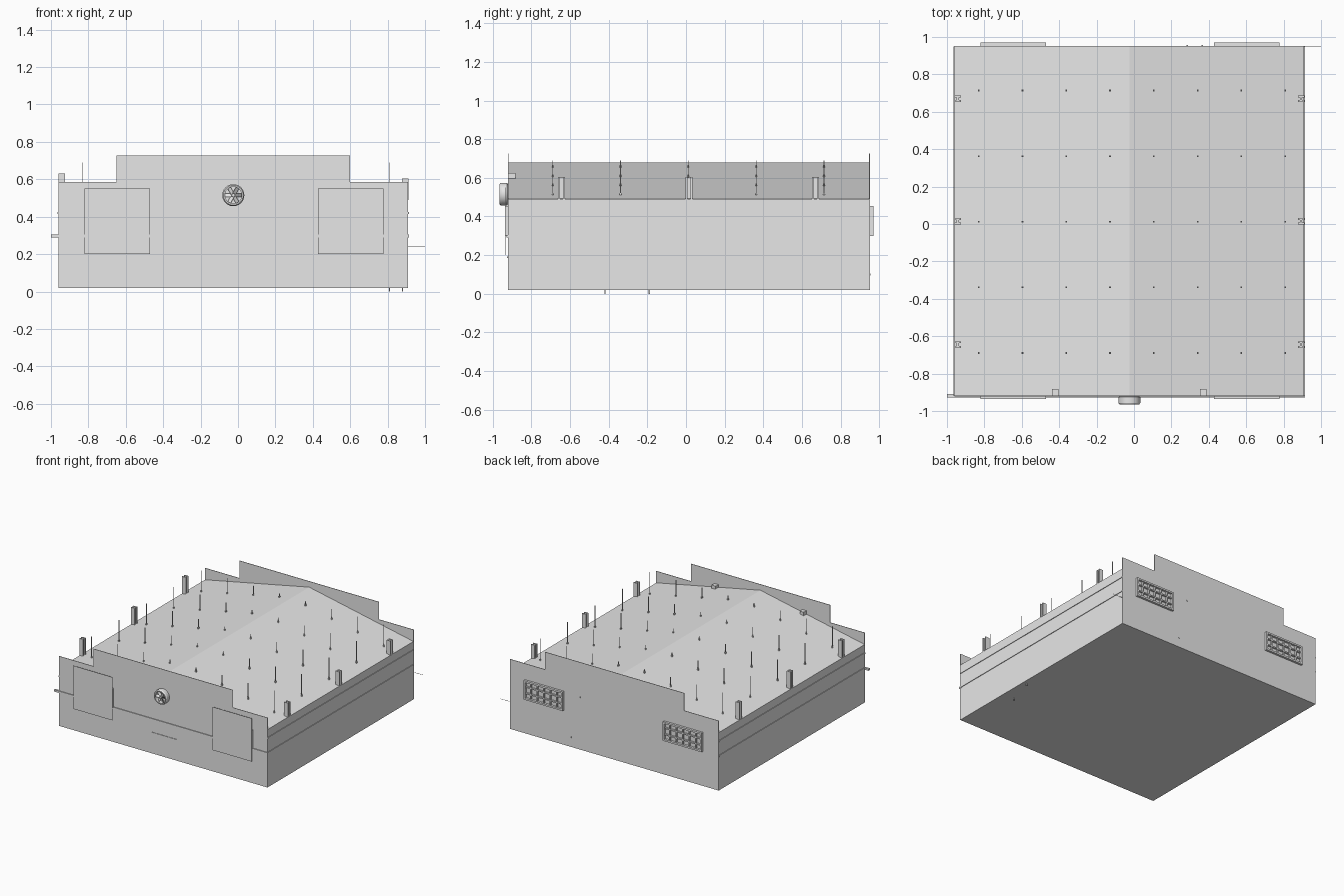
import bpy, bmesh, math
from mathutils import Matrix, Vector

cube = bpy.data.objects.get("Cube")
if cube:
    bpy.data.objects.remove(cube, do_unlink=True)

grey = bpy.data.materials.new("Plain grey")
grey.use_nodes = True
colour = (0.8, 0.8, 0.8, 1)
grey.diffuse_color = colour
grey.node_tree.nodes["Principled BSDF"].inputs["Base Color"].default_value = colour

X0, X1, Y0, Y1 = -0.96, 0.91, -0.92, 0.95
FLOOR, EAVE, RIDGE, MID = 0.02, 0.49, 0.68, -0.025


def finish(bm, name):
    bmesh.ops.recalc_face_normals(bm, faces=bm.faces)
    mesh = bpy.data.meshes.new(name)
    bm.to_mesh(mesh)
    bm.free()
    mesh.materials.append(grey)
    obj = bpy.data.objects.new(name, mesh)
    bpy.context.collection.objects.link(obj)
    return obj


def add_box(bm, x, y, z):
    """Box from three (low, high) ranges."""
    lows, highs = zip(x, y, z)
    centre = [(a + b) / 2 for a, b in zip(lows, highs)]
    size = [b - a for a, b in zip(lows, highs)]
    matrix = Matrix.Translation(centre) @ Matrix.Diagonal((*size, 1))
    bmesh.ops.create_cube(bm, size=1, matrix=matrix)


def boxes(name, ranges):
    bm = bmesh.new()
    for r in ranges:
        add_box(bm, *r)
    return finish(bm, name)


def around(c, width):
    return (c - width / 2, c + width / 2)


def prism(name, outline, ya, yb):
    """Extrude an x-z outline along y."""
    bm = bmesh.new()
    face = bm.faces.new([bm.verts.new((x, ya, z)) for x, z in outline])
    new = bmesh.ops.extrude_face_region(bm, geom=[face])["geom"]
    bmesh.ops.translate(bm, vec=(0, yb - ya, 0),
                        verts=[v for v in new if isinstance(v, bmesh.types.BMVert)])
    return finish(bm, name)


# Hall with a shallow gable roof
prism("hall_body", [(X0, FLOOR), (X1, FLOOR), (X1, EAVE), (MID, RIDGE), (X0, EAVE)], Y0, Y1)

# Stepped parapet walls at both ends
step = [(X0, FLOOR), (X1, FLOOR), (X1, 0.585), (0.6, 0.585), (0.6, 0.727),
        (-0.65, 0.727), (-0.65, 0.585), (X0, 0.585)]
prism("front_parapet", step, Y0 - 0.002, Y0 + 0.002)
prism("back_parapet", step, Y1 - 0.002, Y1 + 0.002)

# Barred windows at the back, and behind the front doors
BAYS = (-0.645, 0.603)


def window(name, cx, ya, yb, inset):
    w, low, high, bar = 0.35, 0.3, 0.455, 0.014
    parts = []
    for z in (low + bar / 2, high - bar / 2):
        parts.append((around(cx, w), (ya, yb), around(z, bar)))
    for side in (-1, 1):
        parts.append((around(cx + side * (w - bar) / 2, bar), (ya, yb), (low, high)))
    inner = (ya, yb - inset) if inset > 0 else (ya - inset, yb)
    for i in range(1, 6):
        parts.append((around(cx - w / 2 + w * i / 6, 0.01), inner, (low, high)))
    for i in range(1, 3):
        parts.append((around(cx, w), inner, around(low + (high - low) * i / 3, 0.01)))
    boxes(name, parts)


for side, cx in zip(("right", "left"), BAYS):
    window("back_window_" + side, cx, Y1, 0.97, 0.004)
    window("front_window_" + side, cx, -0.934, Y0, -0.002)
    boxes("front_door_" + side, [(around(cx, 0.35), (-0.936, -0.934), (0.2, 0.55))])

# Rails along the walls
boxes("front_rail", [((-1, 0.915), (-0.928, -0.91), (0.29, 0.305))])
boxes("side_rails", [(around(x, 0.01), (Y0, Y1), around(z, 0.012))
                     for x in (X0, X1) for z in (0.3, 0.42)])
boxes("door_bar", [((-0.13, 0.1), (-0.926, Y0), (0.185, 0.193))])
boxes("back_rod", [((0.9, 1), (0.949, 0.951), (0.239, 0.241))])
boxes("back_knobs", [(around(x, 0.01), (Y1, 0.956), around(z, 0.01))
                     for x, z in ((0.285, 0.445), (0.365, 0.1))])

# Chimney posts along the eaves, each a pair of uprights with a web
posts = []
for y in (-0.645, 0.015, 0.67):
    for x, top in ((-0.9425, 0.63), (0.893, 0.605)):
        for s in (-1, 1):
            posts.append((around(x, 0.035), around(y + s * 0.0125, 0.01), (EAVE, top)))
        posts.append((around(x, 0.012), around(y, 0.03), (EAVE, top - 0.004)))
boxes("eave_posts", posts)

# Thin roof spikes, all ending at one height
spikes = []
for i in range(8):
    x = -0.83 + i * 0.234
    span = (MID - X0) if x < MID else (X1 - MID)
    roof = RIDGE - (RIDGE - EAVE) * abs(x - MID) / span
    for j in range(5):
        y = -0.69 + j * 0.351
        spikes.append((around(x, 0.004), around(y, 0.004), (roof - 0.005, 0.69)))
        spikes.append((around(x, 0.009), around(y, 0.009), (roof - 0.005, roof + 0.012)))
boxes("roof_spikes", spikes)

# Small lamp boxes on the inner side of the front parapet
boxes("parapet_boxes", [(around(x, 0.035), (-0.918, -0.883), (0.59, 0.625))
                        for x in (0.37, -0.42)])

# Round fan: lathed rim, hub and tilted blades
FAN = Vector((MID, Y0, 0.515))
bm = bmesh.new()
profile = [(0.05, 0), (0.059, -0.006), (0.059, -0.036), (0.053, -0.045),
           (0.045, -0.045), (0.045, -0.01), (0, -0.01)]
verts = [bm.verts.new(FAN + Vector((r, y, 0))) for r, y in profile]
edges = [bm.edges.new(pair) for pair in zip(verts, verts[1:])]
bmesh.ops.spin(bm, geom=verts + edges, cent=FAN, axis=(0, 1, 0),
               angle=math.tau, steps=24)
bmesh.ops.remove_doubles(bm, verts=bm.verts, dist=0.0005)
rim = finish(bm, "fan_rim")
for poly in rim.data.polygons:
    poly.use_smooth = True
rim.data.set_sharp_from_angle(angle=math.radians(30))

bm = bmesh.new()
bmesh.ops.create_cone(bm, cap_ends=True, segments=12, radius1=0.012, radius2=0.009,
                      depth=0.03, matrix=Matrix.Translation(FAN + Vector((0, -0.025, 0)))
                      @ Matrix.Rotation(math.pi / 2, 4, "X"))
for i in range(6):
    blade = (Matrix.Translation(FAN + Vector((0, -0.028, 0)))
             @ Matrix.Rotation(i * math.tau / 6, 4, "Y")
             @ Matrix.Translation((0.027, 0, 0))
             @ Matrix.Rotation(math.radians(35), 4, "X")
             @ Matrix.Diagonal((0.036, 0.002, 0.022, 1)))
    bmesh.ops.create_cube(bm, size=1, matrix=blade)
finish(bm, "fan_blades")

# Small feet below the floor
boxes("feet", [(around(x, 0.006), around(y, 0.006), (0, FLOOR + 0.002))
               for x, y in ((0.81, -0.42), (0.88, -0.19))])
